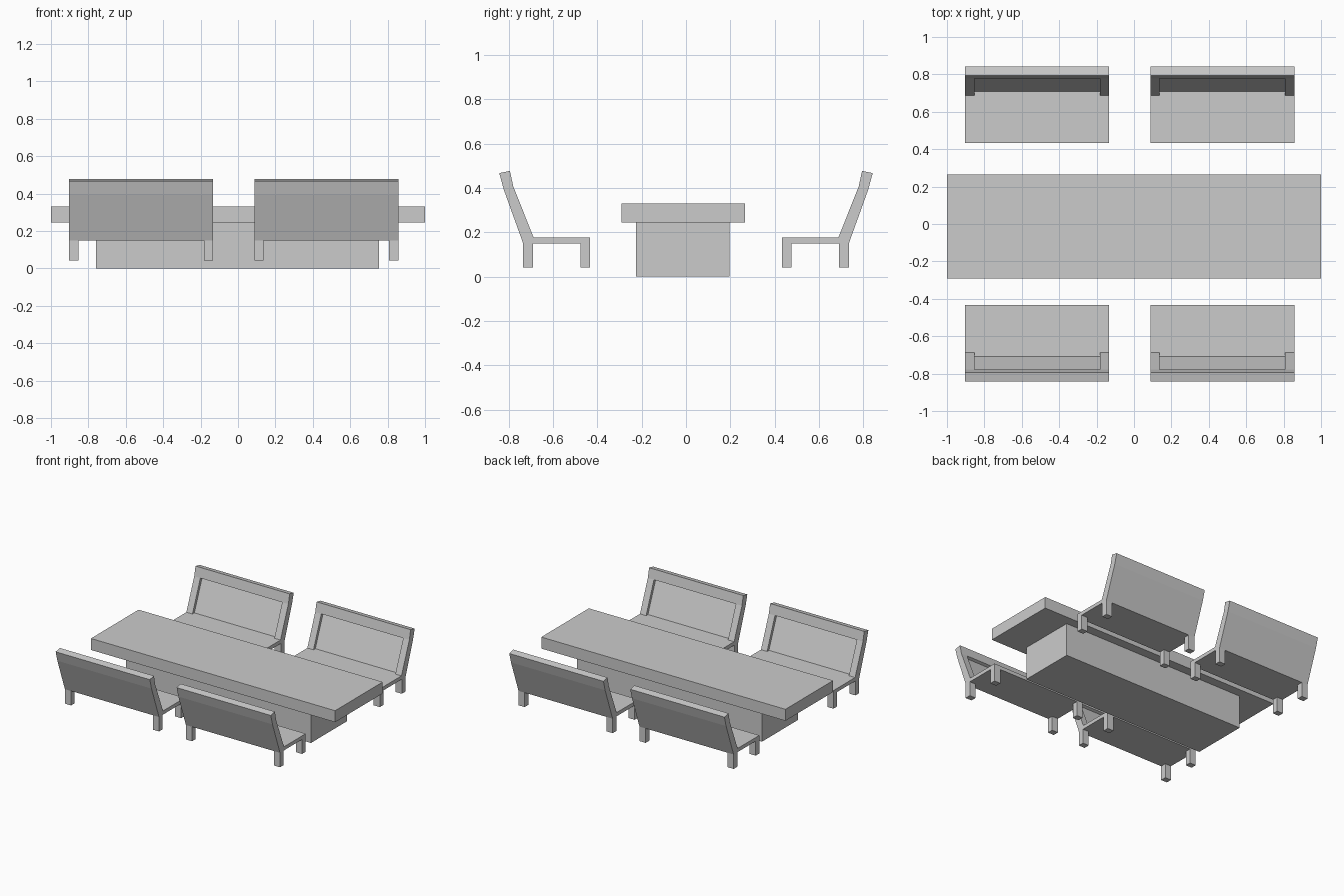
import bpy, bmesh

if "Cube" in bpy.data.objects:
    bpy.data.objects.remove(bpy.data.objects["Cube"])


def prism(name, profile, x0, x1, side=1):
    """Extrude a (y, z) outline along x; side=-1 mirrors it to the front."""
    bm = bmesh.new()
    face = bm.faces.new([bm.verts.new((x0, side * y, z)) for y, z in profile])
    ext = bmesh.ops.extrude_face_region(bm, geom=[face])
    moved = [v for v in ext["geom"] if isinstance(v, bmesh.types.BMVert)]
    bmesh.ops.translate(bm, verts=moved, vec=(x1 - x0, 0, 0))
    bmesh.ops.recalc_face_normals(bm, faces=bm.faces)
    mesh = bpy.data.meshes.new(name)
    bm.to_mesh(mesh)
    bm.free()
    obj = bpy.data.objects.new(name, mesh)
    bpy.context.collection.objects.link(obj)
    return obj


def box(name, x0, x1, y0, y1, z0, z1, side=1):
    return prism(name, [(y0, z0), (y1, z0), (y1, z1), (y0, z1)], x0, x1, side)


# Table: thick top on a solid block base
box("table_top", -1.0, 1.0, -0.292, 0.265, 0.245, 0.33)
box("table_base", -0.76, 0.755, -0.225, 0.197, 0.0, 0.245)

# Bench outline: seat slab and bent, leaning backrest
SEAT_LOW, SEAT_TOP, FOOT = 0.149, 0.176, 0.042
BENCH = [(0.433, SEAT_LOW), (0.734, SEAT_LOW), (0.822, 0.393), (0.842, 0.467),
         (0.794, 0.477), (0.779, 0.407), (0.687, SEAT_TOP), (0.433, SEAT_TOP)]
# Recess in the backrest face, open down to the seat
RECESS = [(0.65, 0.20), (0.687, SEAT_TOP), (0.709, SEAT_TOP),
          (0.799, 0.399), (0.779, 0.407), (0.70, 0.439)]
LEG = 0.05


def bench(tag, x0, x1, side):
    body = prism("bench_seat_and_back_" + tag, BENCH, x0, x1, side)
    cutter = prism("recess_cutter_" + tag, RECESS, x0 + LEG, x1 - LEG, side)
    cutter.hide_render = True
    cutter.hide_set(True)
    cut = body.modifiers.new("recess", "BOOLEAN")
    cut.operation, cut.solver, cut.object = "DIFFERENCE", "EXACT", cutter
    # Four square legs flush with the seat corners
    for end, lx in (("left", x0), ("right", x1 - LEG)):
        box(f"inner_leg_{end}_{tag}", lx, lx + LEG, 0.433, 0.476, FOOT, SEAT_LOW, side)
        box(f"outer_leg_{end}_{tag}", lx, lx + LEG, 0.691, 0.734, FOOT, SEAT_LOW, side)


# Two benches along each long side
for row, side in (("front", -1), ("rear", 1)):
    bench(row + "_left", -0.904, -0.133, side)
    bench(row + "_right", 0.087, 0.858, side)
